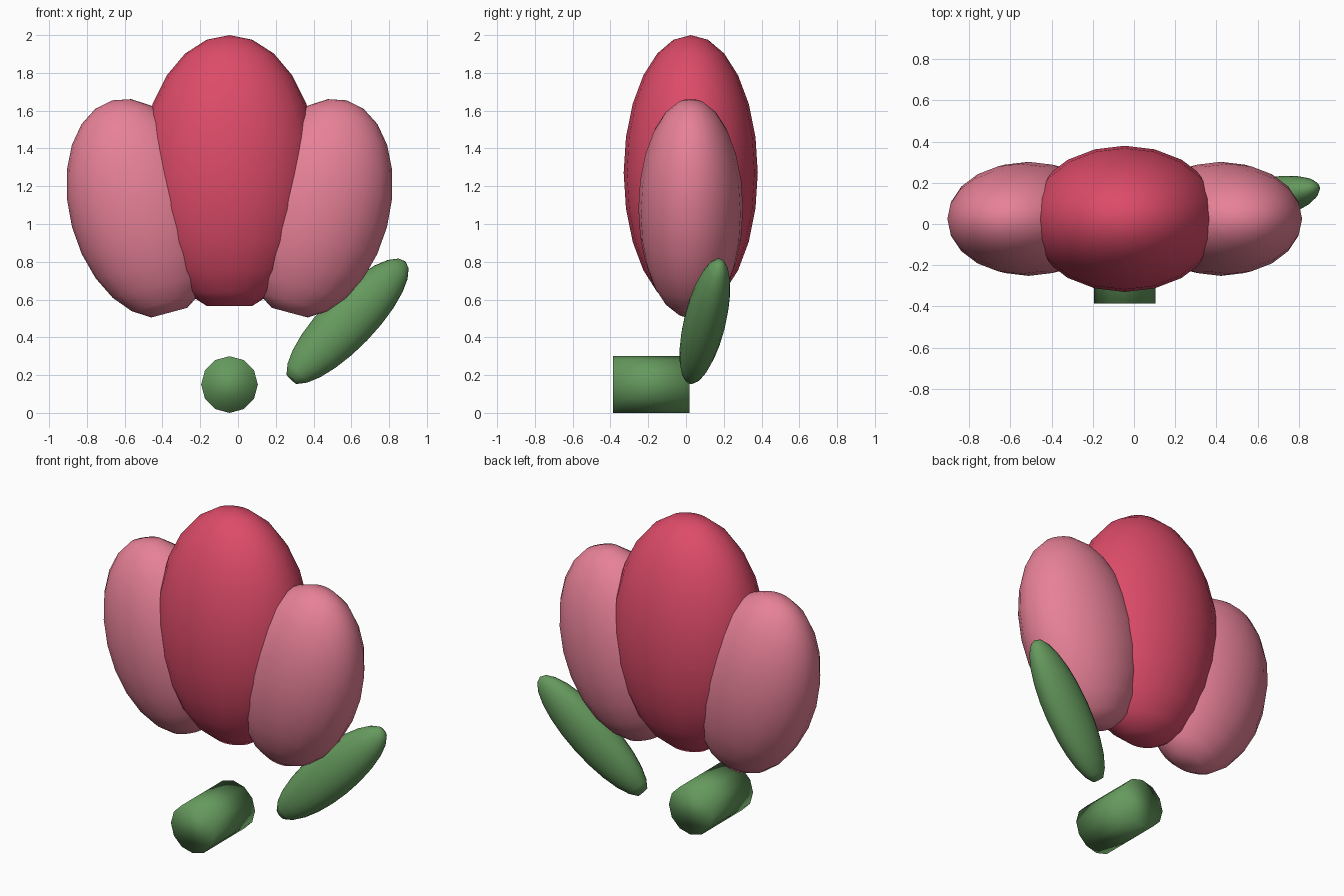
import bpy, bmesh, math
from mathutils import Vector, Matrix

if "Cube" in bpy.data.objects:
    bpy.data.objects.remove(bpy.data.objects["Cube"])

CX, CY = -0.045, 0.025


def material(name, rgb):
    m = bpy.data.materials.new(name)
    m.diffuse_color = (*rgb, 1)
    m.use_nodes = True
    m.node_tree.nodes["Principled BSDF"].inputs["Base Color"].default_value = m.diffuse_color
    return m


red = material("deep_pink", (0.72, 0.07, 0.14))
pink = material("light_pink", (0.80, 0.22, 0.31))
green = material("leaf_green", (0.13, 0.32, 0.11))


def finish(bm, name, mat):
    bmesh.ops.recalc_face_normals(bm, faces=bm.faces)
    for f in bm.faces:
        f.smooth = True
    me = bpy.data.meshes.new(name)
    bm.to_mesh(me)
    bm.free()
    me.materials.append(mat)
    ob = bpy.data.objects.new(name, me)
    bpy.context.collection.objects.link(ob)
    return ob


def pod(name, mat, radii, matrix, sides=20, rings=12):
    """Flattened egg with a pointed pole on top and a small flat base."""
    rx, ry, rz = radii
    bm = bmesh.new()
    top = bm.verts.new((0, 0, rz))
    prev = None
    for i in range(1, rings):
        a = math.radians(165) * i / (rings - 1)
        ring = [bm.verts.new((rx * math.sin(a) * math.cos(t),
                              ry * math.sin(a) * math.sin(t),
                              rz * math.cos(a)))
                for t in (math.tau * k / sides for k in range(sides))]
        for k in range(sides):
            n = (k + 1) % sides
            if prev:
                bm.faces.new((prev[k], ring[k], ring[n], prev[n]))
            else:
                bm.faces.new((top, ring[k], ring[n]))
        prev = ring
    bm.faces.new(prev)
    bm.transform(matrix)
    return finish(bm, name, mat)


# Central petal
pod("center_petal", red, (0.47, 0.355, 0.729),
    Matrix.Translation((CX, CY, 1.271)))

# Side petals leaning outwards
for side, label in ((-1, "left"), (1, "right")):
    pod(label + "_petal", pink, (0.38, 0.277, 0.592),
        Matrix.Translation((CX + side * 0.467, CY, 1.083))
        @ Matrix.Rotation(side * math.radians(15), 4, 'Y'))

# Leaf leaning to the right and back
z = Vector((0.305, 0.08, 0.315)).normalized()
y = z.cross(Vector((1, 0, -1))).normalized()
x = y.cross(z)
rot = Matrix((x, y, z)).transposed().to_4x4()
pod("leaf", green, (0.145, 0.11, 0.448),
    Matrix.Translation((0.58, 0.10, 0.485)) @ rot)

# Stem lying along y
bm = bmesh.new()
bmesh.ops.create_cone(
    bm, cap_ends=True, segments=12, radius1=0.15, radius2=0.15, depth=0.405,
    matrix=Matrix.Translation((CX, -0.183, 0.15)) @ Matrix.Rotation(math.pi / 2, 4, 'X'))
finish(bm, "stem", green)
